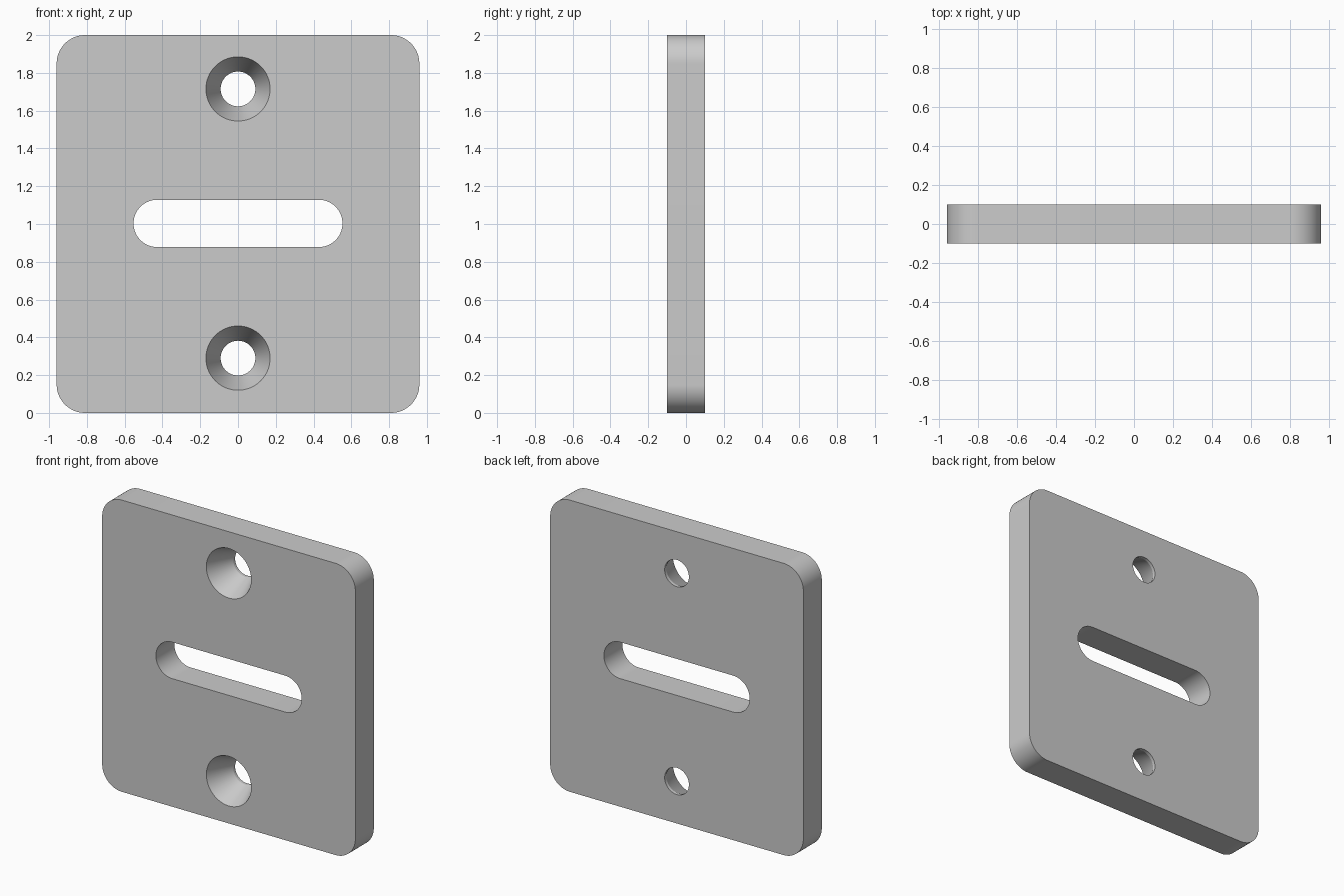
import bpy, bmesh
from math import pi, cos, sin, radians

if "Cube" in bpy.data.objects:
    bpy.data.objects.remove(bpy.data.objects["Cube"])

def rounded_prism(name, hx, hz, r, depth, zc, seg=24):
    # rounded rectangle in the xz plane, extruded along y
    bm = bmesh.new()
    pts = []
    for i, (sx, sz) in enumerate([(1, 1), (-1, 1), (-1, -1), (1, -1)]):
        for k in range(seg + 1):
            a = i * pi / 2 + k * pi / 2 / seg
            pts.append((sx * (hx - r) + r * cos(a), -depth / 2,
                        zc + sz * (hz - r) + r * sin(a)))
    face = bm.faces.new([bm.verts.new(p) for p in pts])
    bmesh.ops.remove_doubles(bm, verts=bm.verts, dist=1e-5)
    face = bm.faces[:][0]
    ext = bmesh.ops.extrude_face_region(bm, geom=[face])
    moved = [v for v in ext["geom"] if isinstance(v, bmesh.types.BMVert)]
    bmesh.ops.translate(bm, vec=(0, depth, 0), verts=moved)
    return finish(bm, name)

def lathe(name, profile, zc, seg=64):
    # (radius, y) profile turned around the y axis, capped at both ends
    bm = bmesh.new()
    rings = [[bm.verts.new((r * cos(2 * pi * k / seg), y, zc + r * sin(2 * pi * k / seg)))
              for k in range(seg)] for r, y in profile]
    for a, b in zip(rings, rings[1:]):
        for k in range(seg):
            n = (k + 1) % seg
            bm.faces.new((a[k], a[n], b[n], b[k]))
    bm.faces.new(rings[0])
    bm.faces.new(rings[-1])
    return finish(bm, name)

def finish(bm, name):
    bmesh.ops.recalc_face_normals(bm, faces=bm.faces)
    me = bpy.data.meshes.new(name)
    bm.to_mesh(me)
    bm.free()
    ob = bpy.data.objects.new(name, me)
    bpy.context.collection.objects.link(ob)
    return ob

# plate with rounded corners
plate = rounded_prism("plate", 0.96, 1.0, 0.15, 0.2, 1.0)

# central slot and two countersunk screw holes (wide side at the front)
cutters = [rounded_prism("slot_cutter", 0.553, 0.125, 0.1249, 0.4, 1.003)]
sink = [(0.186, -0.14), (0.17, -0.1), (0.092, 0.08), (0.092, 0.14)]
for label, z in (("lower", 0.29), ("upper", 1.715)):
    cutters.append(lathe(label + "_screw_hole_cutter", sink, z))

bpy.context.view_layer.objects.active = plate
plate.select_set(True)
for c in cutters:
    mod = plate.modifiers.new(c.name, 'BOOLEAN')
    mod.operation = 'DIFFERENCE'
    mod.solver = 'EXACT'
    mod.object = c
    bpy.ops.object.modifier_apply(modifier=mod.name)
    bpy.data.objects.remove(c, do_unlink=True)

bpy.ops.object.shade_smooth_by_angle(angle=radians(20))
